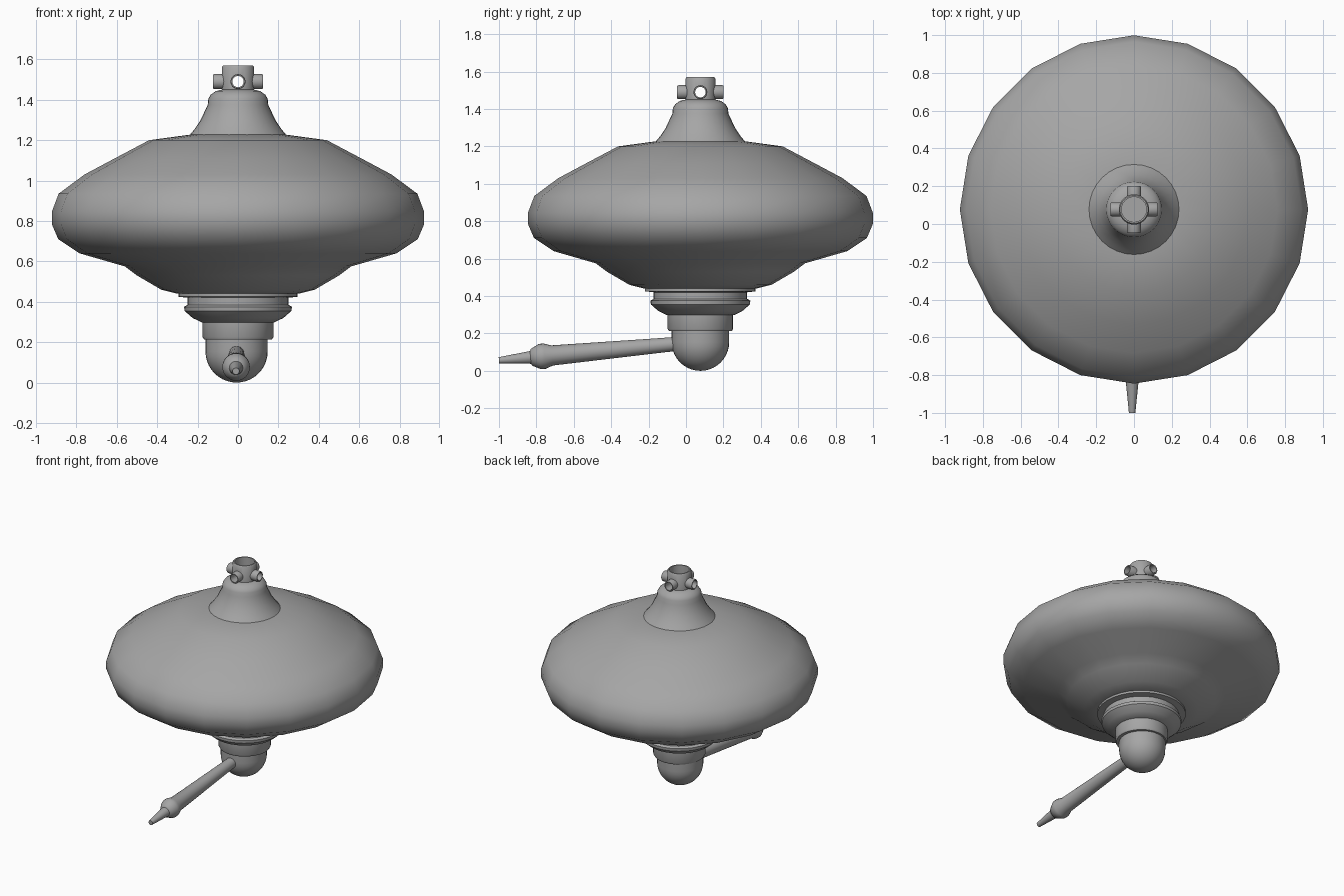
import bpy
import bmesh
import math
from mathutils import Vector, Matrix

cube = bpy.data.objects.get("Cube")
if cube:
    bpy.data.objects.remove(cube, do_unlink=True)

grey = bpy.data.materials.new("mid_grey")
grey.use_nodes = True
colour = (0.38, 0.38, 0.38, 1)
grey.diffuse_color = colour
grey.node_tree.nodes["Principled BSDF"].inputs["Base Color"].default_value = colour

CENTRE = Vector((0, 0.077, 0))


def smooth(obj, angle):
    bpy.ops.object.select_all(action="DESELECT")
    obj.select_set(True)
    bpy.context.view_layer.objects.active = obj
    bpy.ops.object.shade_smooth_by_angle(angle=math.radians(angle))


def lathe(name, profile, sides=32, origin=CENTRE, axis=(0, 0, 1), angle=40):
    """Revolve (radius, height) points about an axis through origin."""
    bm = bmesh.new()
    verts = [bm.verts.new((r, 0, z)) for r, z in profile]
    edges = [bm.edges.new(pair) for pair in zip(verts, verts[1:])]
    bmesh.ops.spin(bm, geom=verts + edges, cent=(0, 0, 0), axis=(0, 0, 1),
                   angle=math.tau, steps=sides, use_duplicate=False)
    bmesh.ops.remove_doubles(bm, verts=bm.verts, dist=0.0005)
    bmesh.ops.recalc_face_normals(bm, faces=bm.faces)
    turn = Vector((0, 0, 1)).rotation_difference(Vector(axis)).to_matrix().to_4x4()
    bm.transform(Matrix.Translation(origin) @ turn)
    mesh = bpy.data.meshes.new(name)
    bm.to_mesh(mesh)
    bm.free()
    mesh.materials.append(grey)
    obj = bpy.data.objects.new(name, mesh)
    bpy.context.collection.objects.link(obj)
    smooth(obj, angle)
    return obj


# Wide twenty-sided body
lathe("body", [(0, 0.44), (0.3, 0.44), (0.38, 0.46), (0.5, 0.53), (0.56, 0.575),
               (0.785, 0.64), (0.89, 0.71), (0.922, 0.785), (0.922, 0.845),
               (0.888, 0.935), (0.76, 1.03), (0.61, 1.11), (0.44, 1.2),
               (0.24, 1.227), (0, 1.23)], sides=20, angle=60)

# Flared neck with a rounded shoulder
lathe("neck", [(0, 1.2), (0.24, 1.225), (0.215, 1.255), (0.185, 1.3), (0.15, 1.375),
               (0.147, 1.405), (0.135, 1.425), (0.11, 1.443), (0.08, 1.45), (0, 1.45)])

# Stepped collar below the body
lathe("lower_collar", [(0, 0.45), (0.295, 0.45), (0.295, 0.425), (0.25, 0.42),
                       (0.25, 0.385), (0.267, 0.375), (0.265, 0.355),
                       (0.225, 0.32), (0.18, 0.298), (0, 0.298)])
lathe("lower_sleeve", [(0, 0.31), (0.175, 0.31), (0.175, 0.225),
                       (0.168, 0.212), (0, 0.212)])

# Round pivot ball with straight upper walls
R = 0.154
arc = [(R * math.cos(t), R - R * math.sin(t))
       for t in (i * math.pi / 20 for i in range(11))]
arc[-1] = (0, 0)
lathe("pivot_ball", [(0, 0.23), (R, 0.23)] + arc, origin=CENTRE - Vector((0.007, 0, 0)))

# Tapered arm with a bulb and pointed tip
start, tip = Vector((-0.007, 0.07, 0.155)), Vector((-0.01, -1, 0.056))
length = (tip - start).length
lathe("arm", [(0, 0), (0.036, 0), (0.039, 0.2), (0.046, 0.48), (0.054, 0.79),
              (0.068, 0.83), (0.068, 0.855), (0.045, 0.9), (0.034, 0.905),
              (0.017, length), (0, length)],
      sides=24, origin=start, axis=tip - start)

# Open cup on top, drilled straight through in both directions
HUB = CENTRE + Vector((0, 0, 1.49))
cup = lathe("top_cup", [(0, 1.44), (0.08, 1.44), (0.08, 1.562), (0.074, 1.57),
                        (0.066, 1.57), (0.066, 1.458), (0, 1.458)])
for label, axis in (("x", (1, 0, 0)), ("y", (0, 1, 0))):
    drill = lathe("drill_" + label, [(0, -0.2), (0.028, -0.2), (0.028, 0.2), (0, 0.2)],
                  sides=24, origin=HUB, axis=axis)
    drill.hide_render = True
    cut = cup.modifiers.new("port_" + label, "BOOLEAN")
    cut.operation = "DIFFERENCE"
    cut.solver = "EXACT"
    cut.object = drill
    bpy.context.view_layer.objects.active = cup
    bpy.ops.object.modifier_apply(modifier=cut.name)
    bpy.data.objects.remove(drill, do_unlink=True)
smooth(cup, 40)

# Four hollow ports around the cup
for label, axis in (("left", (1, 0, 0)), ("right", (-1, 0, 0)),
                    ("front", (0, -1, 0)), ("back", (0, 1, 0))):
    lathe(label + "_port", [(0.028, 0.07), (0.037, 0.07), (0.037, 0.118), (0.034, 0.124),
                            (0.028, 0.124), (0.028, 0.07)],
          sides=24, origin=HUB, axis=axis)
